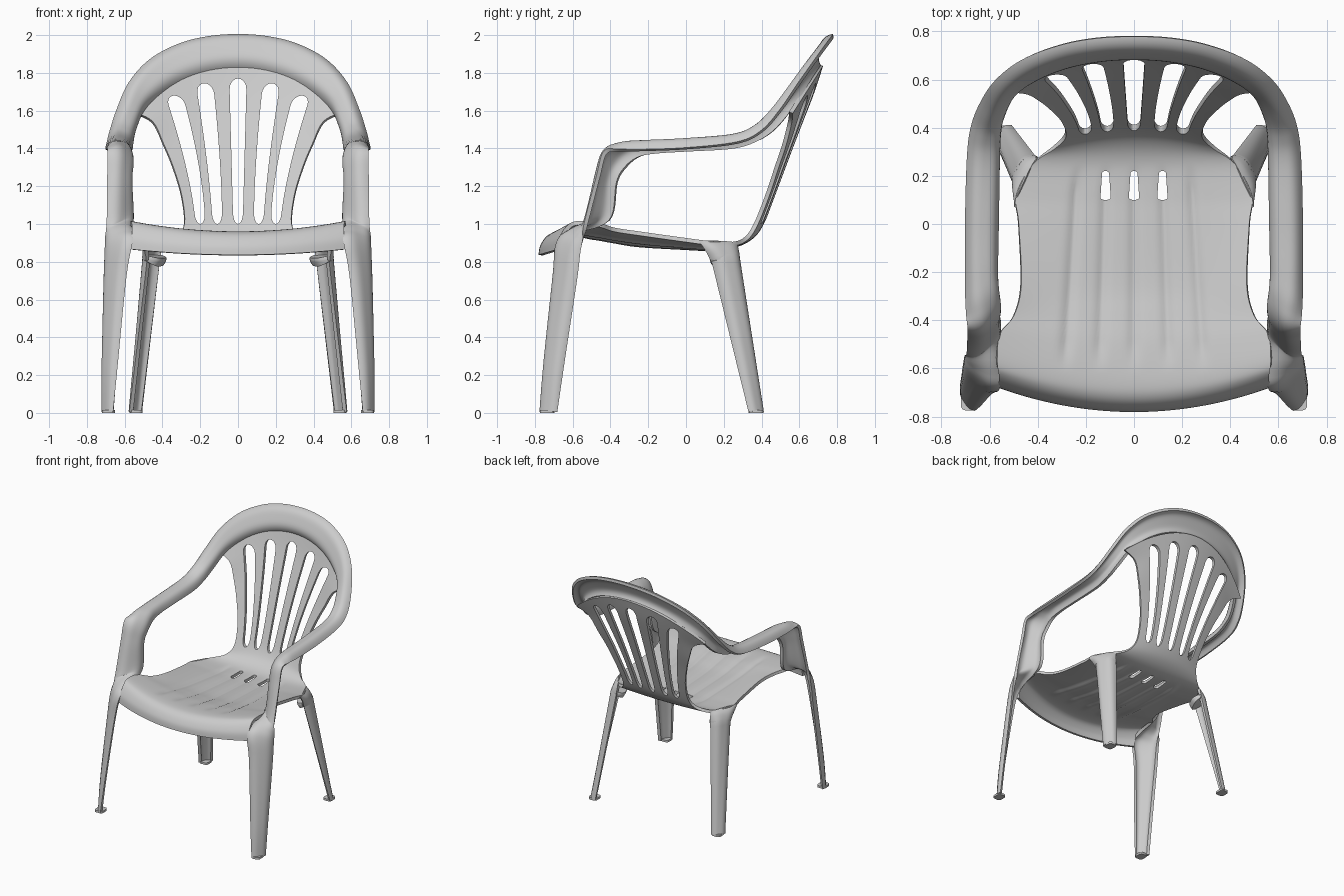
import bpy, bmesh, math
from mathutils import Vector

cube = bpy.data.objects.get("Cube")
if cube:
    bpy.data.objects.remove(cube, do_unlink=True)

plastic = bpy.data.materials.new("light_grey_plastic")
plastic.use_nodes = True
colour = (0.6, 0.6, 0.6, 1)
plastic.diffuse_color = colour
plastic.node_tree.nodes["Principled BSDF"].inputs["Base Color"].default_value = colour


def smooth_rows(rows, steps):
    """Pass a Catmull-Rom curve through rows of numbers."""
    result = []
    for i in range(len(rows) - 1):
        window = [rows[max(i - 1, 0)], rows[i], rows[i + 1], rows[min(i + 2, len(rows) - 1)]]
        for k in range(steps):
            t = k / steps
            result.append([b + (c - a) * t / 2 + (a - 2.5 * b + 2 * c - d / 2) * t * t
                           + (1.5 * (b - c) + (d - a) / 2) * t ** 3
                           for a, b, c, d in zip(*window)])
    return result + [list(rows[-1])]


def new_object(name, bm):
    mesh = bpy.data.meshes.new(name)
    bm.to_mesh(mesh)
    bm.free()
    mesh.materials.append(plastic)
    obj = bpy.data.objects.new(name, mesh)
    bpy.context.collection.objects.link(obj)
    return obj


def sheet(name, grid):
    """Join rows of points into a sheet of quads."""
    bm = bmesh.new()
    rows = [[bm.verts.new(p) for p in row] for row in grid]
    for a, b in zip(rows, rows[1:]):
        for i in range(len(a) - 1):
            bm.faces.new((a[i], a[i + 1], b[i + 1], b[i]))
    return new_object(name, bm)


def finish(obj, thickness, mirrored=False, cutter=None):
    if mirrored:
        mirror = obj.modifiers.new("mirror", "MIRROR")
        mirror.use_clip = True
        mirror.merge_threshold = 0.002
    if thickness:
        solid = obj.modifiers.new("thickness", "SOLIDIFY")
        solid.thickness = thickness
        solid.offset = 0
    if cutter:
        cut = obj.modifiers.new("slots", "BOOLEAN")
        cut.operation, cut.solver, cut.object = "DIFFERENCE", "EXACT", cutter
    bpy.ops.object.select_all(action="DESELECT")
    obj.select_set(True)
    bpy.context.view_layer.objects.active = obj
    bpy.ops.object.convert(target="MESH")
    bpy.ops.object.shade_smooth_by_angle(angle=math.radians(40))


def strip(name, stations, steps, across=16):
    """Loft a rounded channel; each station is outer edge, inner edge, bulge."""
    centred = stations[0][0] == 0
    if centred:
        # Start one mirrored station early so the curve is level at the centre
        ox, oy, oz, ix, *rest = stations[1]
        rows = smooth_rows([(-ox, oy, oz, -ix, *rest)] + stations, steps)[steps:]
    else:
        rows = smooth_rows(stations, steps)
    outer = [Vector(r[:3]) for r in rows]
    inner = [Vector(r[3:6]) for r in rows]
    middle = [(o + i) / 2 for o, i in zip(outer, inner)]
    grid = []
    for k, row in enumerate(rows):
        tangent = middle[min(k + 1, len(rows) - 1)] - middle[max(k - 1, 0)]
        if centred and k == 0:
            tangent = Vector((1, 0, 0))
        bulge = tangent.cross(outer[k] - inner[k]).normalized() * row[6]
        points = []
        for j in range(across + 1):
            s = (1 - math.cos(math.pi * j / across)) / 2
            points.append(inner[k].lerp(outer[k], s) + bulge * (1 - (2 * s - 1) ** 4))
        grid.append(points)
    return sheet(name, grid)


# Seat and back shell: half width, centre y, centre z, edge shift in y, edge shift in z
shell_rows = [
    (.56, -.77, .835, .1, .03), (.56, -.76, .885, .1, .04), (.56, -.72, .935, .1, .05),
    (.57, -.65, .95, .08, .055), (.56, -.5, .94, .04, .055), (.5, -.38, .92, 0, .05),
    (.47, -.25, .9, 0, .05), (.48, 0, .885, 0, .03), (.49, .12, .88, 0, .02),
    (.42, .25, .885, 0, .01), (.33, .34, .925, -.02, 0), (.285, .4, 1, -.03, 0),
    (.3, .46, 1.15, -.03, 0), (.345, .535, 1.35, -.055, -.05), (.395, .6, 1.52, -.08, -.1),
    (.455, .67, 1.7, -.12, -.16), (.56, .715, 1.84, -.16, -.25)]


def groove(x, y):
    """Shallow ribs pressed into the seat, fanning out to the front."""
    fade = max(0, min(1, (y + .6) / .1, (.24 - y) / .1))
    lane = abs(x) / (1 - .25 * y)
    nearest = min(abs(lane - c) for c in (0, .125, .25))
    return -.012 * fade * math.exp(-(nearest / .022) ** 2)


columns = 80
grid = []
for w, y, z, dy, dz in smooth_rows(shell_rows, 6):
    row = []
    for j in range(columns + 1):
        s = 2 * j / columns - 1
        x, py = s * w, y + dy * s * s
        row.append((x, py, z + dz * s * s + (groove(x, py) if z < .97 else 0)))
    grid.append(row)
shell = sheet("seat_and_back", grid)

# Cutters: fanned back slots and short seat slots
cut_bm = bmesh.new()


def slot(start, end, narrow, wide, place, push, lean=1.5, n=28):
    left, right = [], []
    for k in range(n + 1):
        t = (1 - math.cos(math.pi * k / n)) / 2
        cap = max(0, abs(2 * t - 1) - .85) / .15
        half = (narrow + (wide - narrow) * t) * math.sqrt(max(0, 1 - cap * cap))
        x = start[0] + (end[0] - start[0]) * t ** lean
        v = start[1] + (end[1] - start[1]) * t
        left.append(place(x - half, v))
        right.append(place(x + half, v))
    outline = left + right[-2:0:-1]
    face = cut_bm.faces.new([cut_bm.verts.new(p) for p in outline])
    extruded = bmesh.ops.extrude_face_region(cut_bm, geom=[face])["geom"]
    moved = [g for g in extruded if isinstance(g, bmesh.types.BMVert)]
    bmesh.ops.translate(cut_bm, verts=moved, vec=push)


for low, high, top in ((0, 0, 1.77), (.11, .178, 1.745), (.2, .338, 1.68)):
    for side in ((1, -1) if low else (1,)):
        slot((side * low, 1), (side * high, top), .025, .046,
             lambda x, v: (x, .25, v), (0, .8, 0))
for x in (-.118, 0, .118):
    slot((x, .1), (x, .22), .022, .014, lambda x, v: (x, v, .7), (0, 0, .27))
bmesh.ops.recalc_face_normals(cut_bm, faces=cut_bm.faces)
cutter = new_object("slot_cutter", cut_bm)
cutter.hide_render = True
finish(shell, .022, cutter=cutter)
bpy.data.objects.remove(cutter, do_unlink=True)

# Top rim running forward into the armrests
rim = [
    (0, .78, 1.995, 0, .705, 1.835, .035), (.16, .772, 1.983, .15, .695, 1.82, .035),
    (.31, .743, 1.945, .29, .665, 1.775, .035), (.46, .685, 1.865, .41, .62, 1.7, .04),
    (.57, .6, 1.745, .505, .56, 1.605, .045), (.635, .5, 1.6, .55, .47, 1.5, .05),
    (.67, .4, 1.49, .563, .38, 1.44, .05), (.685, .27, 1.43, .568, .25, 1.4, .05),
    (.692, 0, 1.4, .572, 0, 1.385, .05), (.692, -.25, 1.39, .575, -.15, 1.375, .05)]
# Armrest corner, upright and front leg
front_leg = [
    (.69, -.37, 1.39, .575, -.25, 1.355, .05), (.688, -.43, 1.375, .575, -.32, 1.3, .05),
    (.688, -.465, 1.25, .577, -.365, 1.22, .045), (.692, -.53, 1, .565, -.405, 1.02, .04),
    (.693, -.545, .92, .555, -.6, .955, .03), (.695, -.56, .85, .56, -.675, .9, .03),
    (.698, -.58, .7, .592, -.695, .72, .03), (.706, -.65, .25, .638, -.745, .25, .025),
    (.71, -.685, .005, .66, -.765, .005, .015)]
finish(strip("rim_arms_and_front_legs", rim + front_leg, 7), .022, mirrored=True)

# Back legs splaying out from the rear seat corners
back_leg = [
    (.4, .262, .895, .487, .07, .905, .01), (.405, .268, .865, .485, .105, .865, .03),
    (.412, .275, .82, .477, .135, .81, .042), (.42, .285, .75, .48, .155, .75, .042),
    (.51, .4, .005, .565, .335, .005, .02)]
finish(strip("back_legs", back_leg, 8), .022, mirrored=True)

# Foot pads
for name, x, y in (("front_feet", .685, -.735), ("back_feet", .54, .37)):
    bm = bmesh.new()
    bmesh.ops.create_cube(bm, size=1)
    bmesh.ops.scale(bm, vec=(.068, .078, .016), verts=bm.verts)
    bmesh.ops.translate(bm, vec=(x, y, .008), verts=bm.verts)
    upright = [e for e in bm.edges if abs(e.verts[0].co.z - e.verts[1].co.z) > .01]
    bmesh.ops.bevel(bm, geom=upright, offset=.02, segments=4, affect="EDGES", profile=.5)
    finish(new_object(name, bm), 0, mirrored=True)
